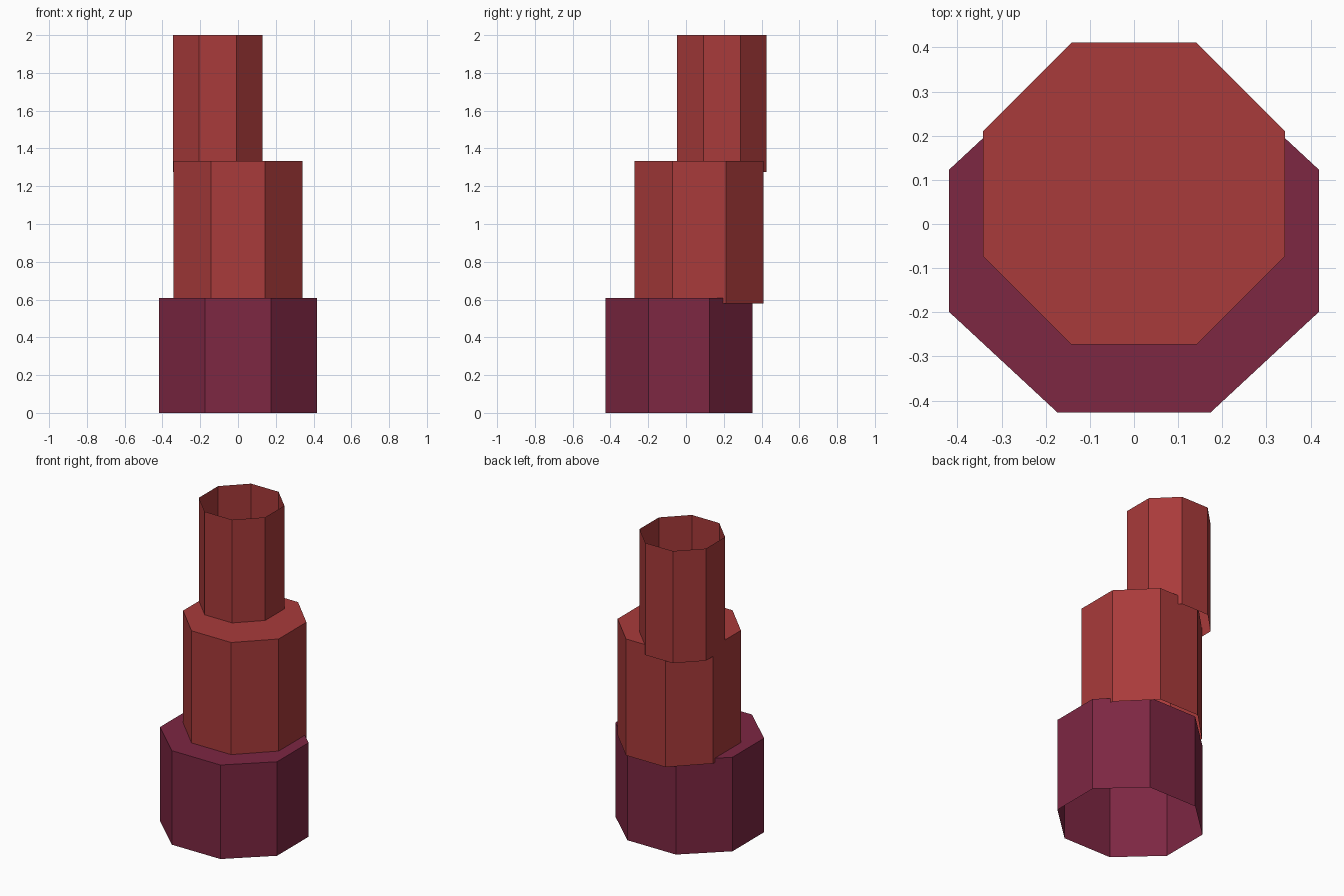
import bpy, bmesh, math
from mathutils import Matrix

cube = bpy.data.objects.get("Cube")
if cube:
    bpy.data.objects.remove(cube, do_unlink=True)


def make_material(name, color):
    mat = bpy.data.materials.new(name)
    mat.use_nodes = True
    mat.diffuse_color = color
    mat.node_tree.nodes["Principled BSDF"].inputs["Base Color"].default_value = color
    return mat


def octagon_shell(name, center, half, bottom, top, mat, closed_top):
    """Flat-sided octagonal shell, open below, optionally closed above."""
    bm = bmesh.new()
    radius = 1 / math.cos(math.pi / 8)
    bmesh.ops.create_cone(bm, cap_ends=True, segments=8, radius1=radius,
                          radius2=radius, depth=1,
                          matrix=Matrix.Rotation(math.pi / 8, 4, "Z"))
    # Align flats with the axes whatever the starting angle of the ring
    if max(v.co.x for v in bm.verts) > 1.01:
        bmesh.ops.rotate(bm, verts=bm.verts, matrix=Matrix.Rotation(math.pi / 8, 3, "Z"))
    bm.normal_update()
    caps = [f for f in bm.faces
            if f.normal.z < -0.5 or (f.normal.z > 0.5 and not closed_top)]
    bmesh.ops.delete(bm, geom=caps, context="FACES_ONLY")
    bmesh.ops.scale(bm, vec=(half[0], half[1], top - bottom), verts=bm.verts)
    bmesh.ops.translate(bm, vec=(*center, (top + bottom) / 2), verts=bm.verts)
    mesh = bpy.data.meshes.new(name)
    bm.to_mesh(mesh)
    bm.free()
    mesh.materials.append(mat)
    obj = bpy.data.objects.new(name, mesh)
    bpy.context.collection.objects.link(obj)
    return obj


plum = make_material("plum", (0.205, 0.02, 0.055, 1))
brick = make_material("brick_red", (0.395, 0.043, 0.043, 1))

# Wide base, offset middle tier, and open pipe at the back right
octagon_shell("base_tier", (0, -0.038), (0.419, 0.389), 0, 0.608, plum, True)
octagon_shell("middle_tier", (0, 0.069), (0.342, 0.342), 0.58, 1.333, brick, True)
octagon_shell("top_pipe", (-0.107, 0.19), (0.237, 0.237), 1.275, 2, brick, False)
